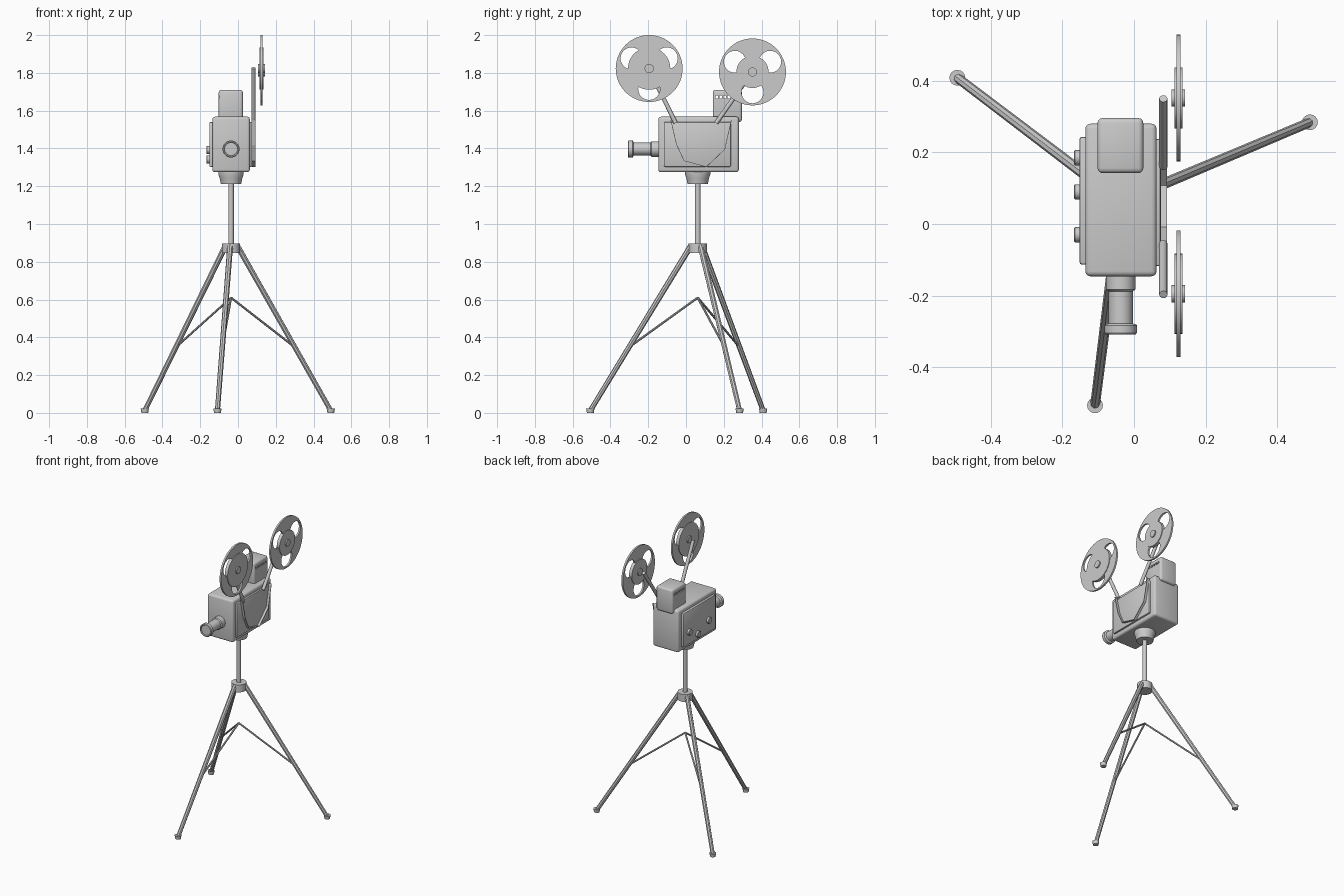
import bpy, bmesh
from math import sin, cos, pi, radians
from mathutils import Vector

if "Cube" in bpy.data.objects:
    bpy.data.objects.remove(bpy.data.objects["Cube"])

CX, CY = -0.037, 0.062      # tripod axis


def smooth(ob, angle=35):
    bpy.ops.object.select_all(action='DESELECT')
    ob.select_set(True)
    bpy.context.view_layer.objects.active = ob
    bpy.ops.object.shade_smooth_by_angle(angle=radians(angle))


def add_mesh(name, bm):
    me = bpy.data.meshes.new(name)
    bm.to_mesh(me)
    bm.free()
    ob = bpy.data.objects.new(name, me)
    bpy.context.collection.objects.link(ob)
    return ob


def box(name, lo, hi, bevel=0.0, segments=3):
    lo, hi = Vector(lo), Vector(hi)
    bm = bmesh.new()
    bmesh.ops.create_cube(bm, size=1)
    bmesh.ops.scale(bm, vec=hi - lo, verts=bm.verts)
    bmesh.ops.translate(bm, vec=(lo + hi) / 2, verts=bm.verts)
    if bevel:
        bmesh.ops.bevel(bm, geom=bm.edges[:], offset=bevel, segments=segments,
                        profile=0.5, affect='EDGES')
    ob = add_mesh(name, bm)
    smooth(ob)
    return ob


def lathe(name, start, axis, profile, sides=32):
    """Closed turned part: profile is (distance along axis, radius)."""
    q = Vector(axis).to_track_quat('Z', 'Y')
    bm = bmesh.new()
    rings = [[bm.verts.new(Vector(start) + q @ Vector((r * cos(2 * pi * i / sides),
                                                       r * sin(2 * pi * i / sides), d)))
              for i in range(sides)] for d, r in profile]
    for a, b in zip(rings, rings[1:]):
        for i in range(sides):
            j = (i + 1) % sides
            bm.faces.new((a[i], a[j], b[j], b[i]))
    bm.faces.new(rings[0][::-1])
    bm.faces.new(rings[-1])
    ob = add_mesh(name, bm)
    smooth(ob)
    return ob


def rod(name, a, b, r, r2=None, sides=12):
    d = Vector(b) - Vector(a)
    return lathe(name, a, d, [(0, r), (d.length, r2 or r)], sides)


# Camera body with side panels
box("camera_body", (-0.136, -0.146, 1.274), (0.063, 0.28, 1.568), 0.014)
box("right_panel", (0.05, -0.117, 1.303), (0.075, 0.238, 1.54), 0.006, 2)
box("left_panel", (-0.152, -0.113, 1.303), (-0.12, 0.243, 1.54), 0.006, 2)

# Rear housing with vent slots cut through
housing = box("rear_housing", (-0.102, 0.142, 1.54), (0.026, 0.296, 1.71), 0.014)
bm = bmesh.new()
for i in range(6):
    vs = bmesh.ops.create_cube(bm, size=1)["verts"]
    bmesh.ops.scale(bm, vec=(0.3, 0.014, 0.014), verts=vs)
    bmesh.ops.translate(bm, vec=(CX, 0.162 + i * 0.022, 1.672), verts=vs)
cutter = add_mesh("vent_cutter", bm)
cutter.hide_render = True
mod = housing.modifiers.new("vents", 'BOOLEAN')
mod.operation = 'DIFFERENCE'
mod.object = cutter
mod.solver = 'EXACT'
bpy.context.view_layer.objects.active = housing
bpy.ops.object.modifier_apply(modifier=mod.name)
bpy.data.objects.remove(cutter)

# Lens barrel with flange and front ring
lathe("lens", (CX, -0.14, 1.397), (0, -1, 0),
      [(0, 0.041), (0.043, 0.041), (0.048, 0.034), (0.138, 0.034), (0.140, 0.042),
       (0.143, 0.045), (0.164, 0.045), (0.168, 0.042), (0.168, 0.037), (0.162, 0.034)])

# Control knobs
for i, (y, z) in enumerate([(0.185, 1.392), (0.09, 1.342), (-0.03, 1.392)]):
    lathe(f"knob_{i + 1}", (-0.145, y, z), (-1, 0, 0),
          [(0, 0.021), (0.02, 0.021), (0.023, 0.018)], 24)


# Reels: disc with three windows, film roll, hub
def circle_spline(curve, cx, cy, r, n):
    sp = curve.splines.new('POLY')
    sp.points.add(n - 1)
    for i, p in enumerate(sp.points):
        t = 2 * pi * i / n
        p.co = (cx + r * cos(t), cy + r * sin(t), 0, 1)
    sp.use_cyclic_u = True


def reel(prefix, y, z, roll_r):
    cu = bpy.data.curves.new(prefix + "_reel_disc", 'CURVE')
    cu.dimensions = '2D'
    cu.fill_mode = 'BOTH'
    cu.extrude = 0.006
    circle_spline(cu, 0, 0, 0.177, 64)
    for a in (30, 150, 270):
        circle_spline(cu, 0.108 * cos(radians(a)), 0.108 * sin(radians(a)), 0.058, 32)
    ob = bpy.data.objects.new(prefix + "_reel_disc", cu)
    bpy.context.collection.objects.link(ob)
    ob.location = (0.124, y, z)
    ob.rotation_euler = (pi / 2, 0, pi / 2)
    bpy.ops.object.select_all(action='DESELECT')
    ob.select_set(True)
    bpy.context.view_layer.objects.active = ob
    bpy.ops.object.convert(target='MESH')
    smooth(bpy.context.object)
    rod(prefix + "_film_roll", (0.113, y, z), (0.135, y, z), roll_r, sides=48)
    rod(prefix + "_reel_hub", (0.105, y, z), (0.143, y, z), 0.024, sides=24)


reel("front", -0.195, 1.823, 0.112)
reel("rear", 0.352, 1.805, 0.085)

# Reel arms
rod("front_reel_arm", (0.082, -0.055, 1.535), (0.082, -0.197, 1.825), 0.0115)
rod("rear_reel_arm", (0.082, 0.16, 1.535), (0.082, 0.35, 1.805), 0.0115)

# Film strip looping down the right side
bm = bmesh.new()
path = [(-0.08, 1.55), (-0.05, 1.42), (-0.01, 1.335), (0.108, 1.303), (0.205, 1.395), (0.24, 1.55)]
pairs = [[bm.verts.new((x, y, z)) for x in (0.072, 0.092)] for y, z in path]
for a, b in zip(pairs, pairs[1:]):
    bm.faces.new((a[0], a[1], b[1], b[0]))
film = add_mesh("film_strip", bm)
sol = film.modifiers.new("thickness", 'SOLIDIFY')
sol.thickness = 0.003
sol.offset = 0

# Tripod head, column and hub
lathe("tripod_head", (CX, CY, 1.213), (0, 0, 1),
      [(0, 0.054), (0.03, 0.06), (0.05, 0.067), (0.066, 0.067)])
rod("column", (CX, CY, 0.85), (CX, CY, 1.22), 0.0145, sides=24)
rod("leg_hub", (CX, CY, 0.846), (CX, CY, 0.898), 0.048, sides=24)

# Legs, feet and braces
for i in range(3):
    a = radians(22.8 + 120 * i)

    def at(r, z):
        return Vector((CX + r * cos(a), CY + r * sin(a), z))

    rod(f"leg_{i + 1}", at(0.573, 0.012), at(0.036, 0.885), 0.0135, 0.0155, sides=8)
    rod(f"foot_{i + 1}", at(0.573, 0), at(0.573, 0.024), 0.018, 0.022, sides=16)
    rod(f"brace_{i + 1}", at(0.366, 0.348), at(0, 0.61), 0.006, sides=8)
